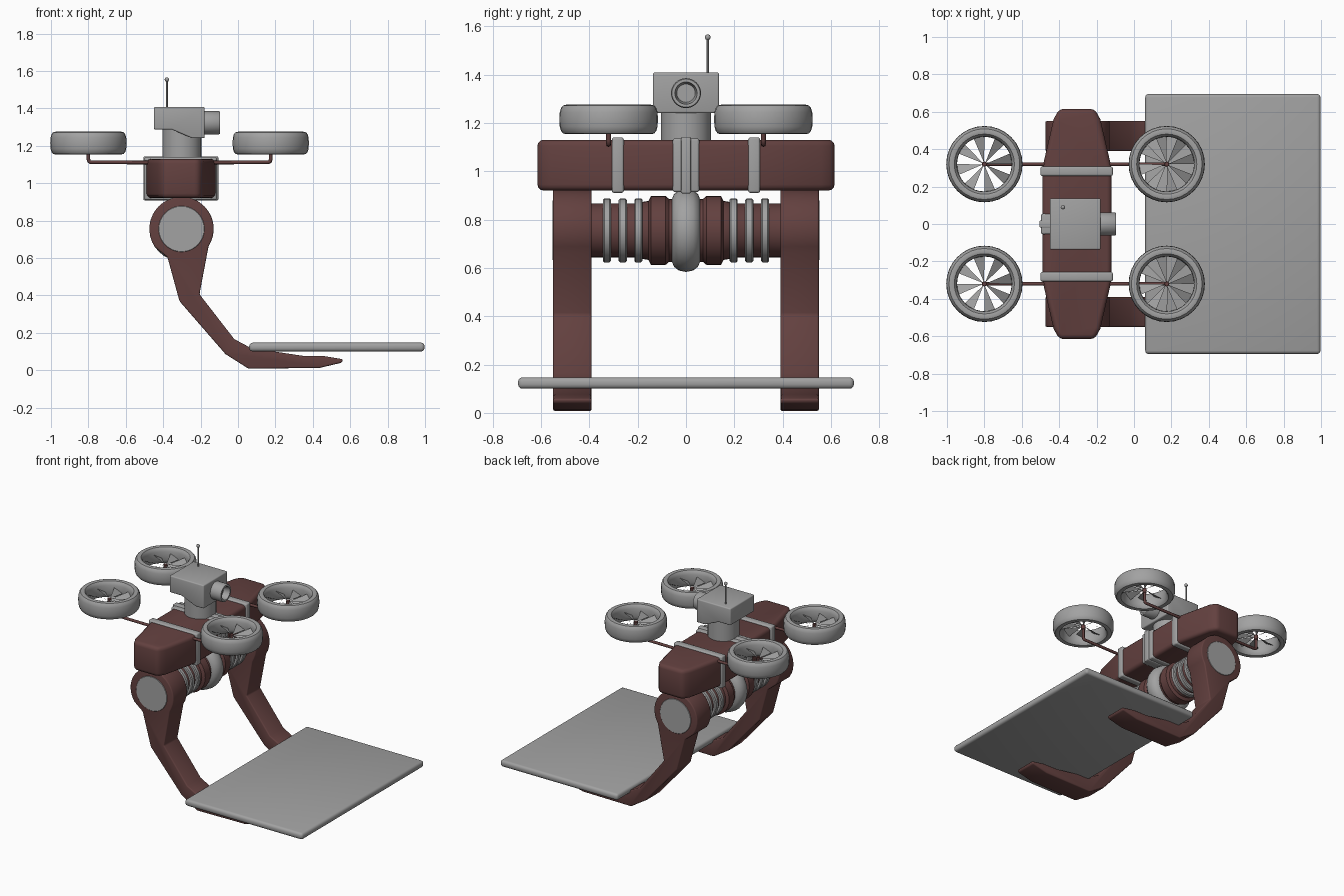
import bpy, bmesh, math
from mathutils import Matrix, Vector

cube = bpy.data.objects.get("Cube")
if cube:
    bpy.data.objects.remove(cube, do_unlink=True)


def material(name, color):
    m = bpy.data.materials.new(name)
    m.use_nodes = True
    m.diffuse_color = (*color, 1)
    m.node_tree.nodes["Principled BSDF"].inputs["Base Color"].default_value = (*color, 1)
    return m


GREY = material("mid grey", (0.36, 0.36, 0.36))
BROWN = material("dark red brown", (0.125, 0.052, 0.05))


def finish(name, bm, mat, bevel=0, segments=3, smooth=True):
    bmesh.ops.recalc_face_normals(bm, faces=bm.faces)
    mesh = bpy.data.meshes.new(name)
    bm.to_mesh(mesh)
    bm.free()
    mesh.materials.append(mat)
    ob = bpy.data.objects.new(name, mesh)
    bpy.context.collection.objects.link(ob)
    bpy.ops.object.select_all(action="DESELECT")
    ob.select_set(True)
    bpy.context.view_layer.objects.active = ob
    if bevel:
        mod = ob.modifiers.new("rounded edges", "BEVEL")
        mod.width, mod.segments = bevel, segments
        mod.limit_method, mod.angle_limit = "ANGLE", math.radians(25)
        bpy.ops.object.modifier_apply(modifier=mod.name)
    if smooth:
        bpy.ops.object.shade_smooth_by_angle(angle=math.radians(35))
    return ob


def box(name, lo, hi, mat, bevel=0.01):
    lo, hi = Vector(lo), Vector(hi)
    bm = bmesh.new()
    bmesh.ops.create_cube(bm, size=1, matrix=Matrix.Translation((lo + hi) / 2)
                          @ Matrix.Diagonal((*(hi - lo), 1)))
    return finish(name, bm, mat, bevel)


def prism(name, outline, axis, a, b, mat, bevel=0):
    """Extrude a closed outline along y (outline in xz) or z (outline in xy)."""
    bm = bmesh.new()
    put = (lambda u, v, t: (u, t, v)) if axis == "y" else (lambda u, v, t: (u, v, t))
    face = bm.faces.new([bm.verts.new(put(u, v, a)) for u, v in outline])
    new = bmesh.ops.extrude_face_region(bm, geom=[face])["geom"]
    bmesh.ops.translate(bm, verts=[g for g in new if isinstance(g, bmesh.types.BMVert)],
                        vec=put(0, 0, b - a))
    return finish(name, bm, mat, bevel)


def lathe(name, profile, axis, centre, mat, closed=False, steps=32):
    """Spin (radius, height) points round an axis through the centre."""
    bm = bmesh.new()
    verts = [bm.verts.new((r, 0, h)) for r, h in profile]
    edges = [bm.edges.new(p) for p in zip(verts, verts[1:])]
    if closed:
        edges.append(bm.edges.new((verts[-1], verts[0])))
    bmesh.ops.spin(bm, geom=verts + edges, axis=(0, 0, 1), cent=(0, 0, 0),
                   angle=math.tau, steps=steps)
    bmesh.ops.remove_doubles(bm, verts=bm.verts, dist=1e-5)
    turn = Vector((0, 0, 1)).rotation_difference(Vector(axis)).to_matrix().to_4x4()
    bm.transform(Matrix.Translation(centre) @ turn)
    return finish(name, bm, mat)


def tube(name, points, radius, mat):
    cu = bpy.data.curves.new(name, "CURVE")
    cu.dimensions = "3D"
    cu.bevel_depth, cu.bevel_resolution, cu.use_fill_caps = radius, 2, True
    sp = cu.splines.new("POLY")
    sp.points.add(len(points) - 1)
    for p, co in zip(sp.points, points):
        p.co = (*co, 1)
    cu.materials.append(mat)
    ob = bpy.data.objects.new(name, cu)
    bpy.context.collection.objects.link(ob)
    return ob


def drum(r, h0, h1, c=0.006):
    return [(0, h0), (r - c, h0), (r, h0 + c), (r, h1 - c), (r - c, h1), (0, h1)]


# Main beam with tapered ends, and its straps
MID = -0.305
quarter = [(0.185, 0.3), (0.125, 0.56), (0.095, 0.615)]
right = quarter[::-1]
ring = ([(MID + x, -y) for x, y in right] + [(MID + x, y) for x, y in quarter]
        + [(MID - x, y) for x, y in right] + [(MID - x, -y) for x, y in quarter])
prism("main_beam", ring, "z", 0.92, 1.13, BROWN, 0.025)
for side, s in (("left", 1), ("right", -1)):
    y = s * 0.282
    box(f"strap_{side}", (-0.5, y - 0.025, 0.91), (-0.113, y + 0.025, 1.14), GREY)
box("centre_strap", (-0.497, -0.055, 0.913), (-0.113, 0.055, 1.136), GREY)
box("centre_strap_band", (-0.505, -0.02, 0.908), (-0.105, 0.02, 1.142), GREY, 0.006)

# Axle under the beam
AXLE = (-0.302, 0, 0.755)
lathe("axle_wheel", [(0, -0.06), (0.125, -0.06), (0.15, -0.05), (0.166, -0.03), (0.172, 0),
                     (0.166, 0.03), (0.15, 0.05), (0.125, 0.06), (0, 0.06)],
      (0, 1, 0), AXLE, GREY)
leg_outline = [(-0.377, 0.604), (-0.313, 0.369), (-0.067, 0.086), (0.056, 0.008),
               (0.436, 0.012), (0.555, 0.04), (0.562, 0.058), (0.463, 0.075),
               (0.345, 0.077), (0.07, 0.118), (-0.02, 0.166), (-0.206, 0.406)]
# Round the hub from the front of the leg to the back
for i in range(25):
    a = math.radians(-33 + i * 10.3)
    leg_outline.append((AXLE[0] + 0.172 * math.cos(a), AXLE[2] + 0.172 * math.sin(a)))

for side, s in (("left", 1), ("right", -1)):
    out = (0, s, 0)
    lathe(f"axle_{side}", [(0, 0.04), (0.13, 0.04), (0.13, 0.07), (0.143, 0.085), (0.143, 0.145),
                           (0.122, 0.155), (0.118, 0.18), (0.112, 0.19), (0.112, 0.4), (0, 0.4)],
          out, AXLE, BROWN)
    for n in range(3):
        h = 0.18 + n * 0.065
        lathe(f"axle_ring_{side}_{n + 1}", drum(0.132, h, h + 0.034), out, AXLE, GREY)
    # Bent leg and its hub cap
    prism(f"leg_{side}", leg_outline, "y", s * 0.39, s * 0.55, BROWN, 0.008)
    lathe(f"hub_cap_{side}", drum(0.123, 0.53, 0.553, 0.002), out, AXLE, GREY)

# Carrying platform
box("platform", (0.06, -0.695, 0.1), (0.997, 0.695, 0.147), GREY, 0.018)

# Camera head on a neck
lathe("neck", drum(0.104, 1.1, 1.32), (0, 0, 1), (-0.3, 0, 0), GREY)
prism("camera_head", [(-0.45, 1.408), (-0.178, 1.408), (-0.178, 1.24), (-0.245, 1.24),
                      (-0.355, 1.287), (-0.45, 1.287)], "y", -0.137, 0.137, GREY, 0.008)
lathe("camera_lens", [(0, 0), (0.062, 0), (0.062, 0.09), (0.058, 0.096), (0.046, 0.096),
                      (0.038, 0.05), (0, 0.05)], (1, 0, 0), (-0.192, 0, 1.323), GREY)
lathe("antenna", drum(0.005, 1.4, 1.555, 0.001), (0, 0, 1), (-0.38, 0.09, 0), GREY, steps=10)
bm = bmesh.new()
bmesh.ops.create_uvsphere(bm, u_segments=12, v_segments=8, radius=0.012,
                          matrix=Matrix.Translation((-0.38, 0.09, 1.554)))
finish("antenna_tip", bm, GREY)

# Four ducted rotors on thin arms
duct = []
for i in range(16):
    a = math.tau * i / 16
    c, d = math.cos(a), math.sin(a)
    duct.append((0.175 + 0.029 * math.copysign(abs(c) ** 0.75, c),
                 0.061 * math.copysign(abs(d) ** 0.75, d)))
BLADES = 8
for fb, sy in (("back", 1), ("front", -1)):
    for side, x, root in (("right", -0.8, -0.45), ("left", 0.175, -0.16)):
        y, tag = sy * 0.32, f"{fb}_{side}"
        z = 1.214
        lathe(f"rotor_duct_{tag}", duct, (0, 0, 1), (x, y, z), GREY, closed=True)
        # Pitched wedge blades meeting at the hub
        bm = bmesh.new()
        for n in range(BLADES):
            a = math.tau * (n + 0.25) / BLADES
            half = 0.2
            p = [(0.008 * math.cos(a), 0.008 * math.sin(a), 0)]
            for k in (-1, 1):
                p.append((0.16 * math.cos(a + k * half), 0.16 * math.sin(a + k * half), k * 0.018))
            bm.faces.new([bm.verts.new(Vector(q) + Vector((x, y, z))) for q in p])
        finish(f"rotor_blades_{tag}", bm, GREY, smooth=False)
        lathe(f"rotor_hub_{tag}", drum(0.014, z - 0.03, z + 0.008, 0.003), (0, 0, 1),
              (x, y, 0), BROWN, steps=12)
        inward = math.copysign(0.012, root - x)
        tube(f"rotor_arm_{tag}", [(root, y, 1.11), (x + inward, y, 1.112), (x + inward * 0.3, y, 1.116),
                                  (x, y, 1.128), (x, y, z)], 0.01, BROWN)
